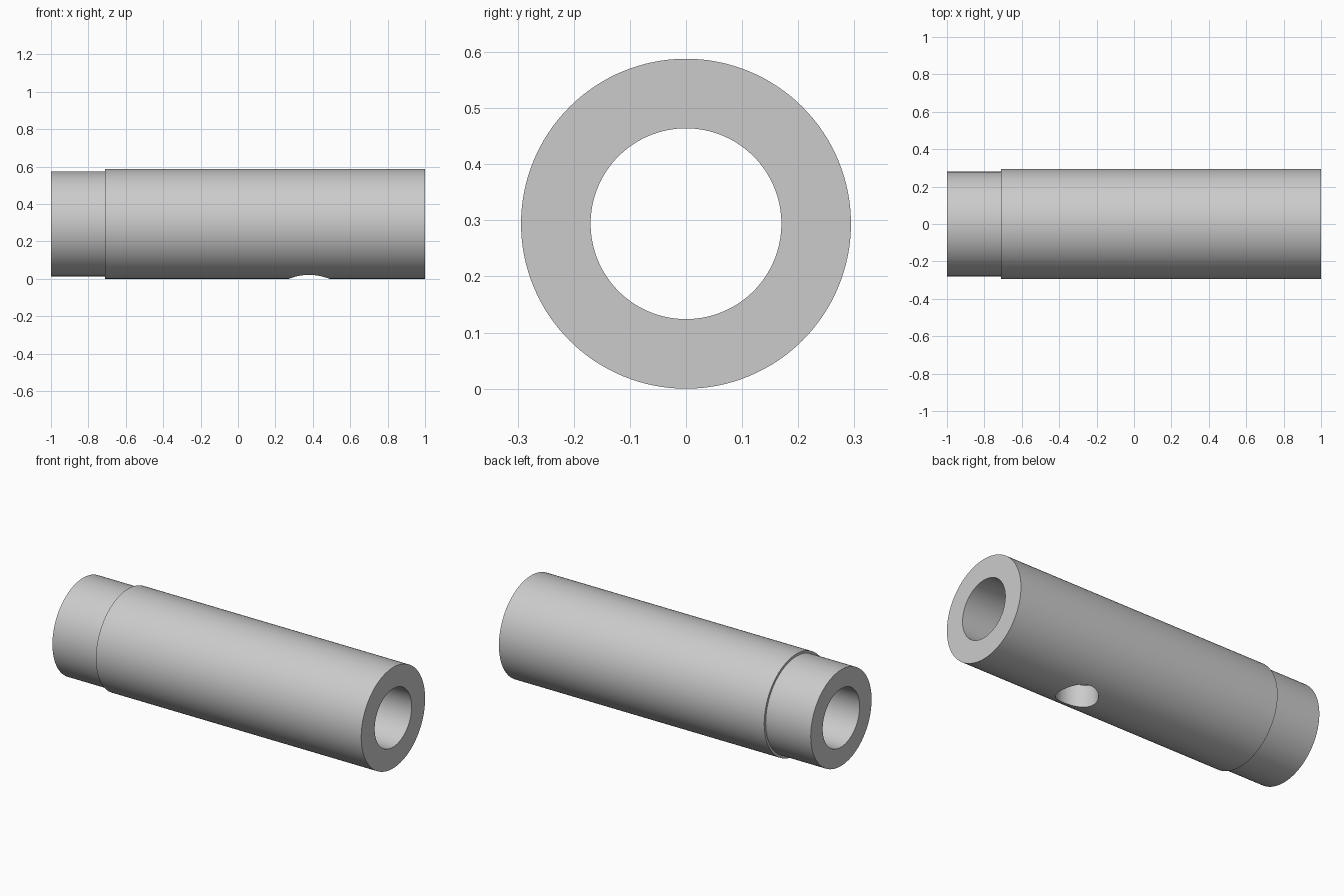
import bpy, bmesh, math
from mathutils import Matrix, Vector

default = bpy.data.objects.get("Cube")
if default:
    bpy.data.objects.remove(default, do_unlink=True)

OUTER, NECK, BORE = 0.294, 0.28, 0.17
SHOULDER_X = -0.71
HOLE_X, HOLE_R = 0.38, 0.11

grey = bpy.data.materials.new("light grey")
grey.use_nodes = True
colour = (0.6, 0.6, 0.6, 1)
grey.diffuse_color = colour
grey.node_tree.nodes["Principled BSDF"].inputs["Base Color"].default_value = colour


def make_object(name, bm):
    bmesh.ops.recalc_face_normals(bm, faces=bm.faces[:])
    mesh = bpy.data.meshes.new(name)
    bm.to_mesh(mesh)
    bm.free()
    mesh.materials.append(grey)
    obj = bpy.data.objects.new(name, mesh)
    bpy.context.scene.collection.objects.link(obj)
    return obj


# Stepped sleeve: closed (x, radius) profile turned about the x axis
profile = [(-1, BORE), (-1, NECK), (SHOULDER_X, NECK),
           (SHOULDER_X, OUTER), (1, OUTER), (1, BORE)]
bm = bmesh.new()
verts = [bm.verts.new((x, 0, OUTER + r)) for x, r in profile]
edges = [bm.edges.new((v, verts[i - 1])) for i, v in enumerate(verts)]
bmesh.ops.spin(bm, geom=verts + edges, cent=Vector((0, 0, OUTER)), axis=(1, 0, 0),
               angle=math.tau, steps=128, use_merge=True)
bmesh.ops.remove_doubles(bm, verts=bm.verts[:], dist=1e-5)
sleeve = make_object("sleeve", bm)

# Drill for the radial hole in the underside, reaching into the bore
bm = bmesh.new()
bmesh.ops.create_cone(bm, cap_ends=True, segments=64, radius1=HOLE_R, radius2=HOLE_R,
                      depth=0.5, matrix=Matrix.Translation((HOLE_X, 0, 0)))
drill = make_object("hole_cutter", bm)
drill.hide_render = True

cut = sleeve.modifiers.new("underside hole", 'BOOLEAN')
cut.operation = 'DIFFERENCE'
cut.solver = 'EXACT'
cut.object = drill

bpy.ops.object.select_all(action='DESELECT')
sleeve.select_set(True)
bpy.context.view_layer.objects.active = sleeve
bpy.ops.object.modifier_apply(modifier=cut.name)
bpy.data.objects.remove(drill, do_unlink=True)

# Smooth walls with crisp rims
bpy.ops.object.shade_smooth_by_angle(angle=math.radians(30))
